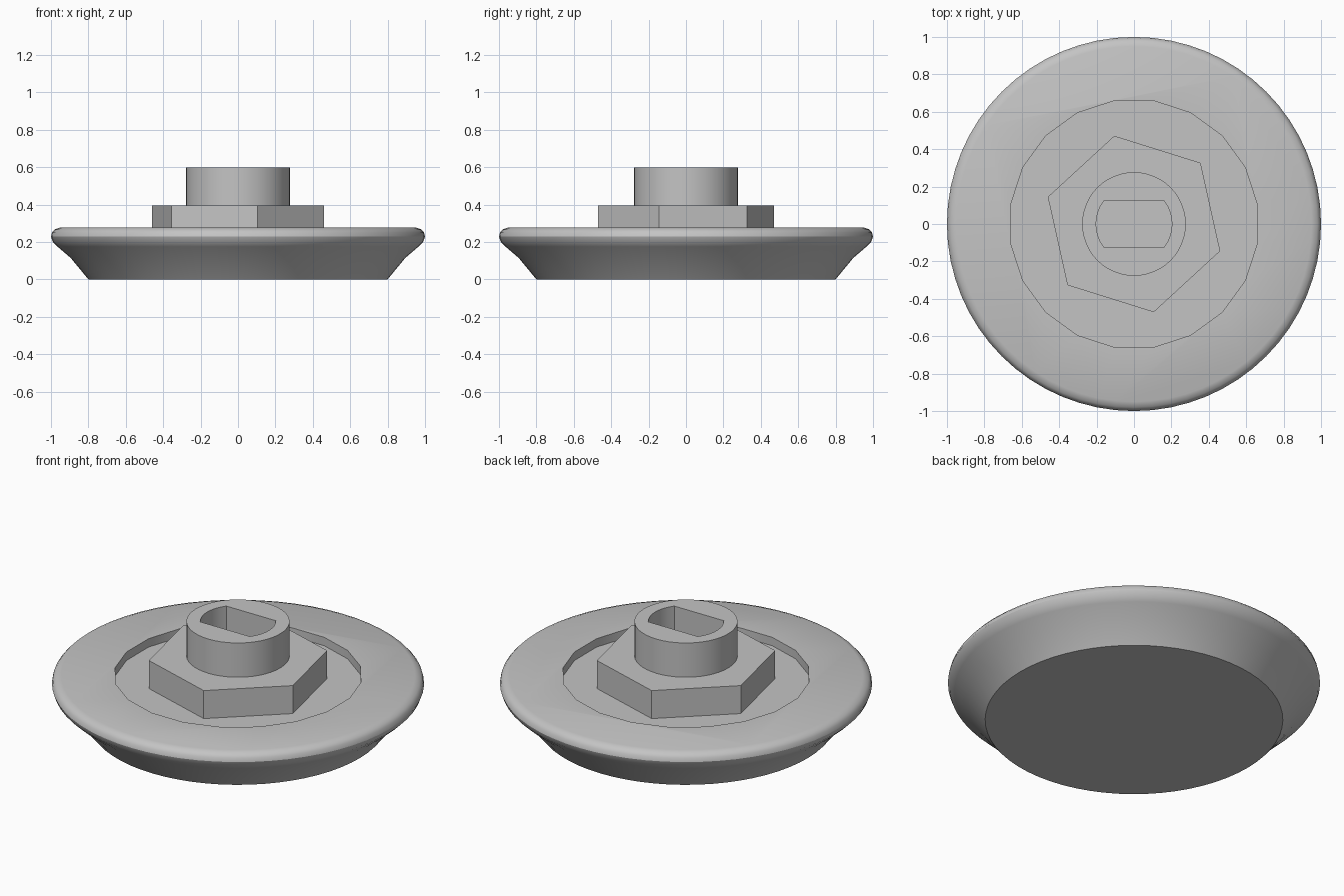
import bpy
import bmesh
from math import cos, sin, pi, radians, asin

cube = bpy.data.objects.get("Cube")
if cube:
    bpy.data.objects.remove(cube, do_unlink=True)

grey = bpy.data.materials.new("plain grey")
grey.use_nodes = True
colour = (0.55, 0.55, 0.55, 1)
grey.diffuse_color = colour
grey.node_tree.nodes["Principled BSDF"].inputs["Base Color"].default_value = colour


def ring(radius, sides, turn=0):
    return [(radius * cos(turn + 2 * pi * i / sides),
             radius * sin(turn + 2 * pi * i / sides)) for i in range(sides)]


def loft(name, sections):
    """Solid through a stack of (outline, height) sections."""
    bm = bmesh.new()
    loops = [[bm.verts.new((x, y, z)) for x, y in pts] for pts, z in sections]
    n = len(loops[0])
    for low, high in zip(loops, loops[1:]):
        for i in range(n):
            j = (i + 1) % n
            bm.faces.new((low[i], low[j], high[j], high[i]))
    bm.faces.new(loops[0][::-1])
    bm.faces.new(loops[-1])
    mesh = bpy.data.meshes.new(name)
    bm.to_mesh(mesh)
    bm.free()
    mesh.materials.append(grey)
    obj = bpy.data.objects.new(name, mesh)
    bpy.context.collection.objects.link(obj)
    return obj


def cut(obj, cutter):
    mod = obj.modifiers.new("cut", 'BOOLEAN')
    mod.operation = 'DIFFERENCE'
    mod.solver = 'EXACT'
    mod.object = cutter
    bpy.context.view_layer.objects.active = obj
    bpy.ops.object.modifier_apply(modifier=mod.name)
    bpy.data.objects.remove(cutter, do_unlink=True)


def smooth(obj):
    bpy.ops.object.select_all(action='DESELECT')
    obj.select_set(True)
    bpy.context.view_layer.objects.active = obj
    bpy.ops.object.shade_smooth_by_angle(angle=radians(32))


FLOOR, DISC_TOP, HEX_TOP, TOP = 0.228, 0.278, 0.394, 0.597

# Flared disc with a rounded rim
profile = [(0.8, 0), (0.895, 0.115), (0.965, 0.175), (0.99, 0.2), (1, 0.228),
           (0.995, 0.25), (0.98, 0.267), (0.95, DISC_TOP)]
disc = loft("flared_disc", [(ring(r, 64), z) for r, z in profile])

# Shallow round recess in the top
cut(disc, loft("recess_cutter", [(ring(0.667, 20, pi / 20), z) for z in (FLOOR, 0.5)]))
smooth(disc)

# Hexagonal flange standing in the recess
hexagon = loft("hex_flange", [(ring(0.483, 6, radians(-17.4)), z) for z in (FLOOR - 0.01, HEX_TOP)])

# Round boss on the flange
boss = loft("round_boss", [(ring(0.277, 48), z) for z in (HEX_TOP - 0.02, TOP)])

# Shaft socket: a circle with two flat sides, running down through boss and flange
SOCKET, FLAT = 0.203, 0.122
half = asin(FLAT / SOCKET)
arc = [half * (i / 4 - 1) for i in range(9)]
outline = [(SOCKET * cos(a + side), SOCKET * sin(a + side)) for side in (0, pi) for a in arc]
for part in (hexagon, boss):
    cut(part, loft("socket_cutter", [(outline, 0.1), (outline, 0.8)]))
smooth(boss)
smooth(hexagon)
